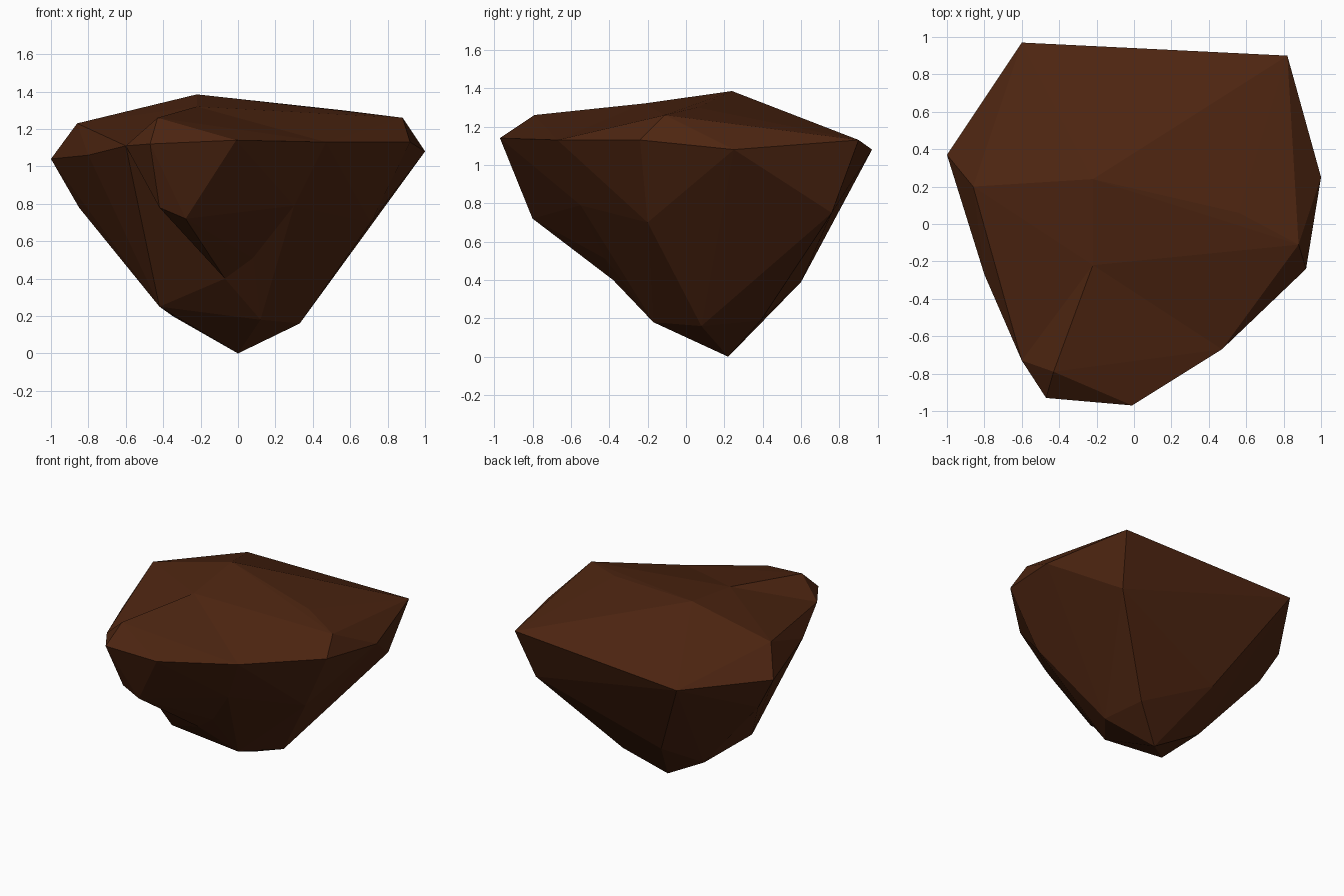
import bpy
import bmesh

cube = bpy.data.objects.get("Cube")
if cube:
    bpy.data.objects.remove(cube, do_unlink=True)

# Dark brown stone colour
brown = bpy.data.materials.new("dark_brown_stone")
brown.use_nodes = True
colour = (0.075, 0.0185, 0.0055, 1)
brown.diffuse_color = colour
shader = brown.node_tree.nodes["Principled BSDF"]
shader.inputs["Base Color"].default_value = colour
shader.inputs["Roughness"].default_value = 0.9


def faceted_stone(name, corners):
    """Make a flat-faced chunk as the hull of its corners."""
    bm = bmesh.new()
    for corner in corners:
        bm.verts.new(corner)
    hull = bmesh.ops.convex_hull(bm, input=bm.verts[:])
    spare = set(hull["geom_interior"]) | set(hull["geom_unused"])
    loose = [g for g in spare if isinstance(g, bmesh.types.BMVert)]
    bmesh.ops.delete(bm, geom=loose, context="VERTS")
    bmesh.ops.recalc_face_normals(bm, faces=bm.faces[:])
    mesh = bpy.data.meshes.new(name)
    bm.to_mesh(mesh)
    bm.free()
    mesh.materials.append(brown)
    obj = bpy.data.objects.new(name, mesh)
    bpy.context.scene.collection.objects.link(obj)
    return obj


# Corners shared by both chunks
saddle = (-.22, -.22, 1.32)
side_corner = (-.6, -.73, 1.11)
front_corner = (.47, -.67, 1.13)
chin = (-.07, -.38, .4)
shared = [saddle, side_corner, front_corner, chin,
          (.08, -.42, .51), (.3, -.55, .79)]

# Crown, rim and tapering underside of the main chunk
crown = [(-.22, .24, 1.385), (-.86, .2, 1.23), (.88, -.11, 1.26), (.56, .06, 1.3)]
rim = [(-.6, .97, 1.08), (.82, .9, 1.13), (1, .25, 1.08), (.92, -.24, 1.13),
       (-.8, -.27, 1.06), (-.92, .15, 1.03), (-1, .37, 1.04)]
underside = [(.71, -.2, .7), (.74, .76, .75), (-.02, .82, .85), (-.85, .34, .78),
             (-.21, .6, .39), (-.48, .38, .44), (-.35, .28, .2), (.26, .39, .19),
             (.33, .08, .16), (.12, -.17, .18), (-.42, -.2, .25), (0, .22, 0)]
body = faceted_stone("rock_body", shared + crown + rim + underside)

# Overhanging ledge at the front
ledge = faceted_stone("front_ledge", shared + [
    (-.01, -.97, 1.14), (-.47, -.93, 1.12), (-.43, -.79, 1.26),
    (-.28, -.8, .72), (-.42, -.79, .78)])
